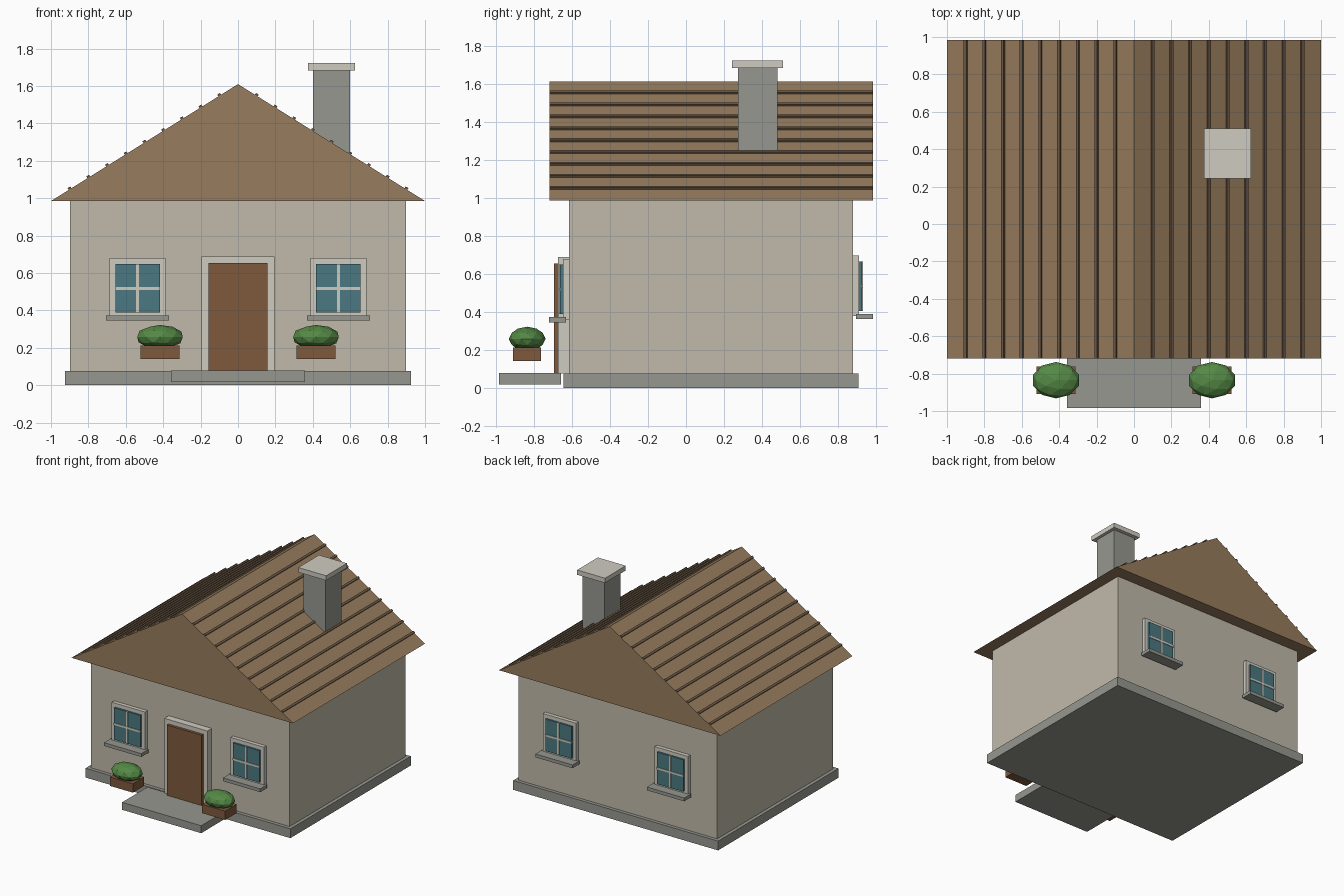
import bpy, bmesh, math
from mathutils import Matrix, Vector

if "Cube" in bpy.data.objects:
    bpy.data.objects.remove(bpy.data.objects["Cube"])


def material(name, r, g, b):
    m = bpy.data.materials.new(name)
    m.diffuse_color = (r, g, b, 1)
    m.use_nodes = True
    m.node_tree.nodes["Principled BSDF"].inputs["Base Color"].default_value = m.diffuse_color
    return m


WALL = material("plaster", 0.53, 0.49, 0.40)
TRIM = material("trim", 0.62, 0.60, 0.53)
STONE = material("stone", 0.31, 0.31, 0.28)
ROOF = material("roof_brown", 0.31, 0.20, 0.11)
RIB = material("rib_brown", 0.15, 0.10, 0.06)
WOOD = material("door_wood", 0.21, 0.10, 0.045)
GLASS = material("glass", 0.07, 0.19, 0.22)
LEAF = material("leaf", 0.09, 0.25, 0.06)


def finish(name, bm, mat):
    me = bpy.data.meshes.new(name)
    bmesh.ops.recalc_face_normals(bm, faces=bm.faces)
    bm.to_mesh(me)
    bm.free()
    me.materials.append(mat)
    ob = bpy.data.objects.new(name, me)
    bpy.context.collection.objects.link(ob)
    return ob


def box(name, centre, size, mat, tilt=0):
    bm = bmesh.new()
    bmesh.ops.create_cube(bm, size=1, matrix=Matrix.Diagonal((*size, 1)))
    ob = finish(name, bm, mat)
    ob.location = centre
    ob.rotation_euler.y = tilt
    return ob


def span(name, x, y, z, mat):
    pairs = (x, y, z)
    return box(name, [(a + b) / 2 for a, b in pairs],
               [abs(b - a) for a, b in pairs], mat)


# House body
span("foundation", (-0.925, 0.925), (-0.645, 0.907), (0, 0.076), STONE)
span("walls", (-0.897, 0.897), (-0.616, 0.879), (0.07, 0.99), WALL)

# Gable roof prism
EAVE, PEAK, Y0, Y1 = 0.985, 1.61, -0.719, 0.984
bm = bmesh.new()
tri = bm.faces.new([bm.verts.new(p) for p in
                    ((-1, Y0, EAVE), (1, Y0, EAVE), (0, Y0, PEAK))])
ext = bmesh.ops.extrude_face_region(bm, geom=[tri], use_keep_orig=True)
bmesh.ops.translate(bm, vec=Vector((0, Y1 - Y0, 0)),
                    verts=[v for v in ext["geom"] if isinstance(v, bmesh.types.BMVert)])
finish("roof", bm, ROOF)

# Roof ribs on both slopes
slope = PEAK - EAVE
for s in (-1, 1):
    for i in range(1, 10):
        x = i / 10
        box("roof_rib", (s * x, (Y0 + Y1) / 2, PEAK - slope * x + 0.005),
            (0.017, Y1 - Y0, 0.014), RIB, s * math.atan(slope))

# Chimney
span("chimney", (0.4, 0.6), (0.273, 0.48), (1.15, 1.69), STONE)
span("chimney_cap", (0.374, 0.626), (0.243, 0.51), (1.683, 1.722), TRIM)

# Door and step
span("door_frame", (-0.194, 0.194), (-0.672, -0.61), (0.076, 0.689), TRIM)
span("door", (-0.157, 0.157), (-0.694, -0.667), (0.078, 0.653), WOOD)
span("front_step", (-0.357, 0.357), (-0.984, -0.657), (0.018, 0.079), STONE)


# Windows: d is the outward direction along y from the wall plane
def window(cx, wall_y, d, cz):
    def out(a, b):
        return (wall_y + d * a, wall_y + d * b)
    w, h = 0.119, 0.13
    span("window_frame", (cx - 0.15, cx + 0.15), out(-0.005, 0.031),
         (cz - 0.158, cz + 0.161), TRIM)
    span("window_glass", (cx - w, cx + w), out(0.025, 0.046), (cz - h, cz + h), GLASS)
    span("window_bar_upright", (cx - 0.008, cx + 0.008), out(0.03, 0.051),
         (cz - h, cz + h), TRIM)
    span("window_bar_cross", (cx - w, cx + w), out(0.03, 0.051),
         (cz - 0.008, cz + 0.008), TRIM)
    span("window_sill", (cx - 0.168, cx + 0.168), out(0.014, 0.104),
         (cz - 0.173, cz - 0.146), STONE)


for s in (-1, 1):
    window(s * 0.537, -0.616, -1, 0.518)
    window(s * 0.504, 0.879, 1, 0.535)

    # Planter with low-poly bush
    span("planter", (s * 0.313, s * 0.521), (-0.909, -0.762), (0.141, 0.213), WOOD)
    bm = bmesh.new()
    bmesh.ops.create_icosphere(bm, subdivisions=2, radius=1,
                               matrix=Matrix.Diagonal((0.128, 0.097, 0.064, 1)))
    bush = finish("bush", bm, LEAF)
    bush.location = (s * 0.417, -0.835, 0.258)
